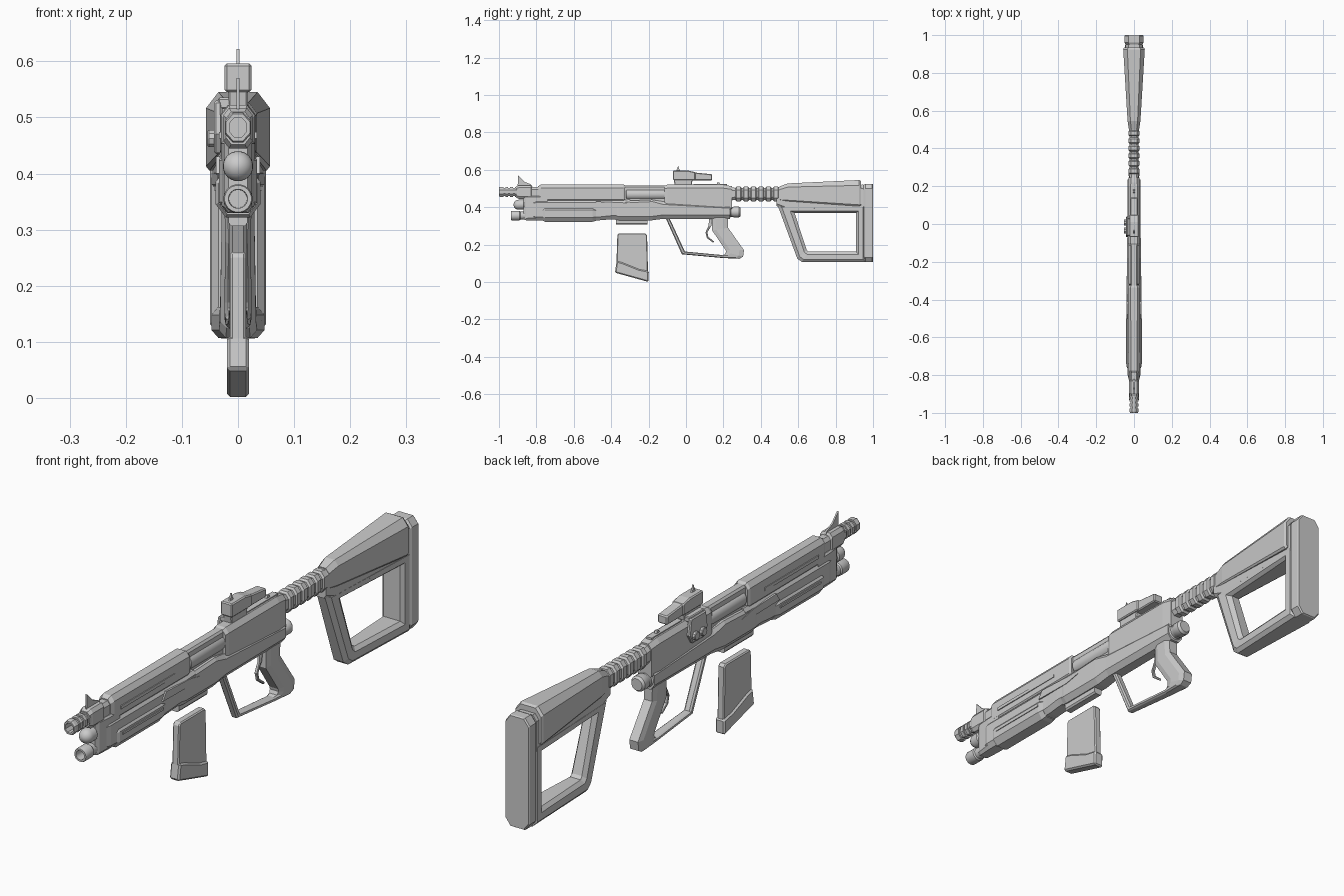
import bpy, bmesh
from math import cos, sin, pi, radians


def loft(name, rings, closed=False, smooth=False):
    """Skin a row of equal-length point rings; cap the ends unless closed."""
    bm = bmesh.new()
    vs = [[bm.verts.new(p) for p in r] for r in rings]
    n, k = len(rings), len(rings[0])
    for i in range(n if closed else n - 1):
        a, b = vs[i], vs[(i + 1) % n]
        for j in range(k):
            m = (j + 1) % k
            bm.faces.new((a[j], a[m], b[m], b[j]))
    if not closed:
        bm.faces.new(vs[0])
        bm.faces.new(vs[-1])
    bmesh.ops.recalc_face_normals(bm, faces=bm.faces)
    me = bpy.data.meshes.new(name)
    bm.to_mesh(me)
    bm.free()
    ob = bpy.data.objects.new(name, me)
    bpy.context.collection.objects.link(ob)
    if smooth:
        bpy.ops.object.select_all(action='DESELECT')
        ob.select_set(True)
        bpy.context.view_layer.objects.active = ob
        bpy.ops.object.shade_smooth_by_angle(angle=radians(35))
    return ob


def body(name, stations):
    """Eight-sided beam along y; station = y, half width, z low, z high, top chamfer, bottom chamfer."""
    rings = []
    for y, w, lo, hi, ct, cb in stations:
        right = [(w - cb, lo), (w, lo + cb * 1.3), (w, hi - ct * 1.3), (w - ct, hi)]
        pts = right + [(-x, z) for x, z in reversed(right)]
        rings.append([(x, y, z) for x, z in pts])
    return loft(name, rings)


def lathe(name, profile, z, n=16, x=0, sx=1, smooth=True):
    """Turned part along y; profile = (y, radius)."""
    off = pi / n
    return loft(name, [[(x + sx * r * cos(2 * pi * i / n + off), y, z + r * sin(2 * pi * i / n + off))
                        for i in range(n)] for y, r in profile], smooth=smooth)


def plate(name, profile, x0, x1, bevel=0.0):
    """Side-view (y, z) profile extruded from x0 to x1."""
    ob = loft(name, [[(x, y, z) for y, z in profile] for x in (x0, x1)])
    if bevel:
        m = ob.modifiers.new("chamfer", 'BEVEL')
        m.width, m.segments, m.limit_method = bevel, 1, 'ANGLE'
        m.angle_limit = radians(50)
    return ob


def box(y0, y1, z0, z1):
    return [(y0, z0), (y1, z0), (y1, z1), (y0, z1)]


def frame(name, outer, inner, widths, c, closed=True):
    """Chamfered loop between an outer and an inner side-view outline."""
    rings = []
    for (yo, zo), (yi, zi), w in zip(outer, inner, widths):
        half = [(0, w - c), (.25, w), (.75, w), (1, w - c)]
        sec = half + [(t, -x) for t, x in reversed(half)]
        rings.append([(x, yo + (yi - yo) * t, zo + (zi - zo) * t) for t, x in sec])
    return loft(name, rings, closed)


# Muzzle brake with vent grooves and an open bore
brake = [(-.9, .029)]
for y in (-.915, -.94, -.965):
    brake += [(y, .029), (y, .023), (y - .011, .023), (y - .011, .029)]
brake += [(-.993, .029), (-1, .026), (-1, .019), (-.93, .019)]
lathe("muzzle_brake", brake, .482, 8, sx=.88, smooth=False)
body("barrel_collar", [(-.91, .021, .452, .51, .009, .009), (-.895, .026, .445, .517, .01, .01),
                       (-.83, .026, .445, .517, .01, .01), (-.825, .022, .44, .508, .01, .01),
                       (-.77, .022, .44, .508, .01, .01)])
plate("front_sight", [(-.9, .51), (-.82, .51), (-.83, .522), (-.865, .536), (-.898, .57)], -.003, .003)

# Gas tube with round nose, and lower tube with an open mouth
nose = [(-.895 - .027 * sin(a * pi / 12), .027 * cos(a * pi / 12)) for a in (5.7, 5, 4, 3, 2, 1, 0)]
lathe("gas_tube", nose + [(-.87, .027), (-.865, .022), (-.75, .022)], .413, 20)
lathe("lower_tube", [(-.89, .016), (-.935, .017), (-.935, .024), (-.93, .026), (-.89, .026),
                     (-.885, .022), (-.76, .022)], .355, 20)
body("front_bracket", [(-.87, .017, .335, .46, .005, .005), (-.855, .025, .33, .46, .005, .008),
                       (-.8, .03, .33, .46, .005, .01), (-.74, .03, .33, .46, .005, .01)])

# Handguard: upper shroud, lower body and fore grip
body("upper_shroud", [(-.79, .024, .44, .512, .011, .004), (-.775, .03, .435, .522, .014, .004),
                      (-.335, .032, .435, .522, .014, .004), (-.325, .028, .44, .516, .012, .004)])
body("lower_handguard", [(-.83, .025, .335, .435, .01, .012), (-.8, .034, .33, .437, .01, .014),
                         (-.46, .034, .33, .437, .01, .014), (-.4, .036, .335, .437, .01, .015),
                         (-.3, .036, .335, .44, .01, .015)])
body("fore_grip", [(-.765, .035, .327, .39, .006, .016), (-.755, .04, .322, .393, .006, .018),
                   (-.5, .04, .322, .393, .006, .018), (-.48, .035, .327, .39, .006, .016)])
for s in (-1, 1):
    plate("shroud_strip", box(-.74, -.42, .462, .474), s * .028, s * .034)
    plate("grip_strip", box(-.74, -.5, .37, .378), s * .037, s * .043)
    plate("side_blade", [(-.48, .43), (-.34, .424), (-.275, .411), (-.34, .398), (-.5, .4)],
          s * .032, s * .039)

# Receiver with open bolt bay
body("bolt_bay", [(-.34, .019, .42, .516, .006, .002), (-.1, .019, .42, .516, .006, .002)])
lathe("bolt", [(-.322, .026), (-.317, .03), (-.12, .03), (-.105, .026)], .468, 20)
body("receiver_upper", [(-.115, .028, .38, .514, .012, .002), (-.1, .032, .38, .52, .014, .002),
                        (.2, .032, .38, .52, .014, .002), (.245, .028, .39, .512, .013, .004)])
body("receiver_lower", [(-.42, .03, .34, .425, .008, .014), (-.36, .037, .33, .432, .008, .016),
                        (-.18, .037, .33, .44, .008, .016), (-.12, .036, .338, .43, .012, .016),
                        (.235, .034, .338, .41, .012, .016)])
lathe("receiver_rod", [(-.15, .02), (-.12, .03), (.235, .03), (.24, .026), (.25, .026), (.255, .029),
                       (.283, .029), (.292, .022)], .374, 20)
body("magazine_well", [(-.375, .017, .306, .345, .002, .005), (-.205, .017, .306, .345, .002, .005)])
plate("rear_sight", [(.16, .515), (.185, .515), (.178, .533), (.168, .533)], -.005, .005)
plate("top_rail", box(.04, .22, .515, .524), -.012, .012)

# Pistol grip joined to a long hand guard
frame("grip_and_guard",
      [(.225, .345), (.225, .29), (.31, .17), (.305, .135), (.285, .124), (.2, .128), (-.022, .148), (-.11, .345)],
      [(.14, .345), (.14, .275), (.212, .17), (.214, .16), (.208, .148), (.195, .144), (-.006, .163), (-.09, .345)],
      [.024, .023, .024, .024, .022, .018, .015, .016], .006, closed=False)
frame("trigger", [(.125, .345), (.12, .3), (.104, .265), (.112, .235), (.145, .21)],
      [(.145, .345), (.135, .3), (.114, .265), (.12, .24), (.15, .217)], [.006] * 5, .002, closed=False)

# Detached magazine and its base
plate("magazine", [(-.372, .1), (-.203, .05), (-.208, .25), (-.218, .26), (-.36, .26), (-.367, .25)],
      -.014, .014, .004)
plate("magazine_base", [(-.38, .05), (-.215, .004), (-.2, 0), (-.199, .058), (-.25, .068), (-.34, .104), (-.371, .112)],
      -.02, .02, .006)

# Optic, riser and left-side clamp
plate("optic_front", [(-.07, .545), (.05, .545), (.05, .587), (.01, .596), (-.07, .596)], -.024, .024, .004)
plate("optic_rear", [(.03, .543), (.14, .543), (.14, .576), (.06, .584), (.03, .59)], -.02, .02, .004)
plate("optic_riser", [(-.06, .51), (.03, .51), (.035, .55), (-.065, .55)], -.017, .017, .003)
plate("optic_post", [(-.052, .594), (-.03, .594), (-.037, .606), (-.041, .622)], -.003, .003)
plate("clamp_arm", [(-.06, .53), (-.07, .47), (-.05, .435), (.02, .435), (.04, .47), (.03, .53)],
      -.043, -.028, .004)
plate("clamp_top", box(-.06, .03, .515, .535), -.036, .015, .003)
for y in (-.035, .008):
    plate("clamp_knob", [(y + .016 * cos(i * pi / 5), .462 + .016 * sin(i * pi / 5)) for i in range(10)],
          -.054, -.04, .002)

# Ribbed neck
neck = [(.235, .025, .436, .508, .012, .012)]
for i in range(6):
    y = .265 + i * .04
    neck += [(y, .024, .438, .503, .012, .012), (y + .006, .029, .431, .51, .014, .014),
             (y + .026, .029, .431, .51, .014, .014), (y + .032, .024, .438, .503, .012, .012)]
body("ribbed_neck", neck + [(.53, .027, .42, .512, .012, .01)])

# Stock: cheek piece, upper beam, open frame and butt pad
body("stock_beam", [(.485, .026, .405, .505, .012, .01), (.54, .029, .39, .515, .012, .006),
                    (.95, .046, .38, .52, .016, .006)])
body("cheek_piece", [(.5, .027, .435, .511, .013, .004), (.545, .034, .432, .527, .015, .004),
                     (.925, .057, .405, .545, .022, .006), (.935, .053, .41, .54, .022, .006)])
frame("stock_frame",
      [(.49, .41), (.595, .125), (.62, .107), (.96, .107), (.96, .41)],
      [(.58, .37), (.645, .172), (.655, .162), (.91, .162), (.91, .37)],
      [.028, .032, .034, .047, .047], .012)
pad = [(.95, .044), (.96, .05), (.995, .05), (1, .047)]
body("butt_pad", [(y, w, .106 + (.05 - w), .525 - (.05 - w), .02, .02) for y, w in pad])
